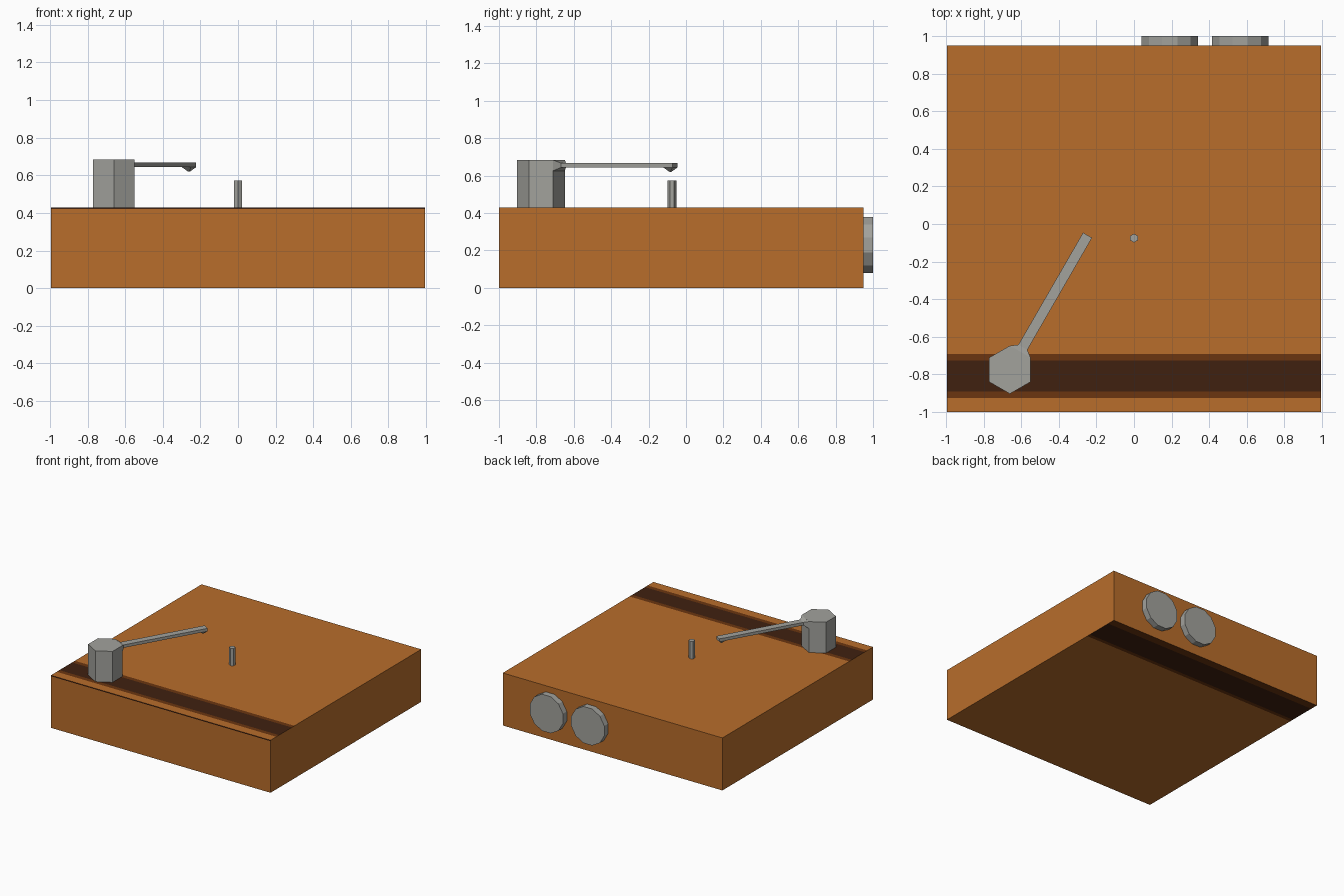
import bpy, bmesh, math
from mathutils import Vector, Matrix

if "Cube" in bpy.data.objects:
    bpy.data.objects.remove(bpy.data.objects["Cube"])


def material(name, r, g, b):
    m = bpy.data.materials.new(name)
    m.diffuse_color = (r, g, b, 1)
    m.use_nodes = True
    m.node_tree.nodes["Principled BSDF"].inputs["Base Color"].default_value = m.diffuse_color
    return m


WOOD = material("orange wood", 0.479, 0.153, 0.024)
GRAIN = material("brown grain", 0.147, 0.036, 0.005)
DARK = material("dark grain", 0.051, 0.015, 0.005)
METAL = material("grey metal", 0.36, 0.36, 0.335)


def finish(bm, name, mats):
    bmesh.ops.recalc_face_normals(bm, faces=bm.faces)
    me = bpy.data.meshes.new(name)
    bm.to_mesh(me)
    bm.free()
    for m in mats:
        me.materials.append(m)
    ob = bpy.data.objects.new(name, me)
    bpy.context.collection.objects.link(ob)
    return ob


def loft(bm, rings):
    """Skin a list of equal-length point rings and cap both ends."""
    vs = [[bm.verts.new(p) for p in ring] for ring in rings]
    n = len(vs[0])
    for a, b in zip(vs, vs[1:]):
        for i in range(n):
            j = (i + 1) % n
            bm.faces.new((a[i], a[j], b[j], b[i]))
    bm.faces.new(vs[0])
    bm.faces.new(vs[-1])


def prism(name, sides, radius, height, matrix, start):
    bm = bmesh.new()
    ring = [(radius * math.cos(start + math.tau * i / sides),
             radius * math.sin(start + math.tau * i / sides)) for i in range(sides)]
    loft(bm, [[matrix @ Vector((x, y, z)) for x, y in ring] for z in (0, height)])
    return finish(bm, name, [METAL])


# wooden body, cut along the grain bands on top and underside
H = 0.43
bm = bmesh.new()
bmesh.ops.create_cube(bm, size=1, matrix=Matrix.Translation((0, -0.025, H / 2))
                      @ Matrix.Diagonal((1.99, 1.95, H, 1)))
top_cuts = (-0.925, -0.89, -0.725, -0.69)
under_cuts = (0.885, 0.67, 0.64)
cuts = [((0, y, 0), (0, 1, 0)) for y in top_cuts + under_cuts]
cuts.append(((0, 0, 0.422), (0, 0, 1)))
for co, no in cuts:
    bmesh.ops.bisect_plane(bm, geom=bm.verts[:] + bm.edges[:] + bm.faces[:],
                           plane_co=co, plane_no=no)
bm.normal_update()
for f in bm.faces:
    c, n = f.calc_center_median(), f.normal
    if n.z > 0.9 and -0.925 < c.y < -0.69:
        f.material_index = 2 if -0.89 < c.y < -0.725 else 1
    elif n.z < -0.9 and c.y > 0.64:
        f.material_index = 2 if 0.67 < c.y < 0.885 else 1
    elif n.y < -0.9 and c.z > 0.422:
        f.material_index = 2
finish(bm, "wooden_body", [WOOD, GRAIN, DARK])

# six-sided arm post and centre spindle
prism("arm_post", 6, 0.128, 0.253, Matrix.Translation((-0.66, -0.775, H)), math.pi / 2)
prism("spindle", 6, 0.0235, 0.143, Matrix.Translation((0, -0.075, H)), math.pi / 2)

# arm: tapers out of one post face, then runs straight
frame = Matrix.Translation((-0.66, -0.775, 0)) @ Matrix.Rotation(math.radians(60), 4, 'Z')


def section(d, half, z0, z1):
    return [frame @ Vector((d, s * half, z))
            for s, z in ((-1, z0), (1, z0), (1, z1), (-1, z1))]


END = 0.826
bm = bmesh.new()
loft(bm, [section(0.11, 0.064, 0.625, 0.683),
          section(0.138, 0.0275, 0.643, 0.667),
          section(END, 0.0275, 0.643, 0.667)])
finish(bm, "arm", [METAL])

# pointed needle under the arm tip
bm = bmesh.new()
mid = END - 0.0275


def square(h, z):
    return [frame @ Vector((mid + x * h, y * h, z))
            for x, y in ((-1, -1), (1, -1), (1, 1), (-1, 1))]


loft(bm, [square(0.0275, 0.643), square(0.003, 0.619)])
finish(bm, "needle", [METAL])

# two round discs on the back
for name, x in (("back_disc_inner", 0.19), ("back_disc_outer", 0.565)):
    m = Matrix.Translation((x, 0.95, 0.23)) @ Matrix.Rotation(-math.pi / 2, 4, 'X')
    prism(name, 12, 0.155, 0.05, m, math.pi / 12)
